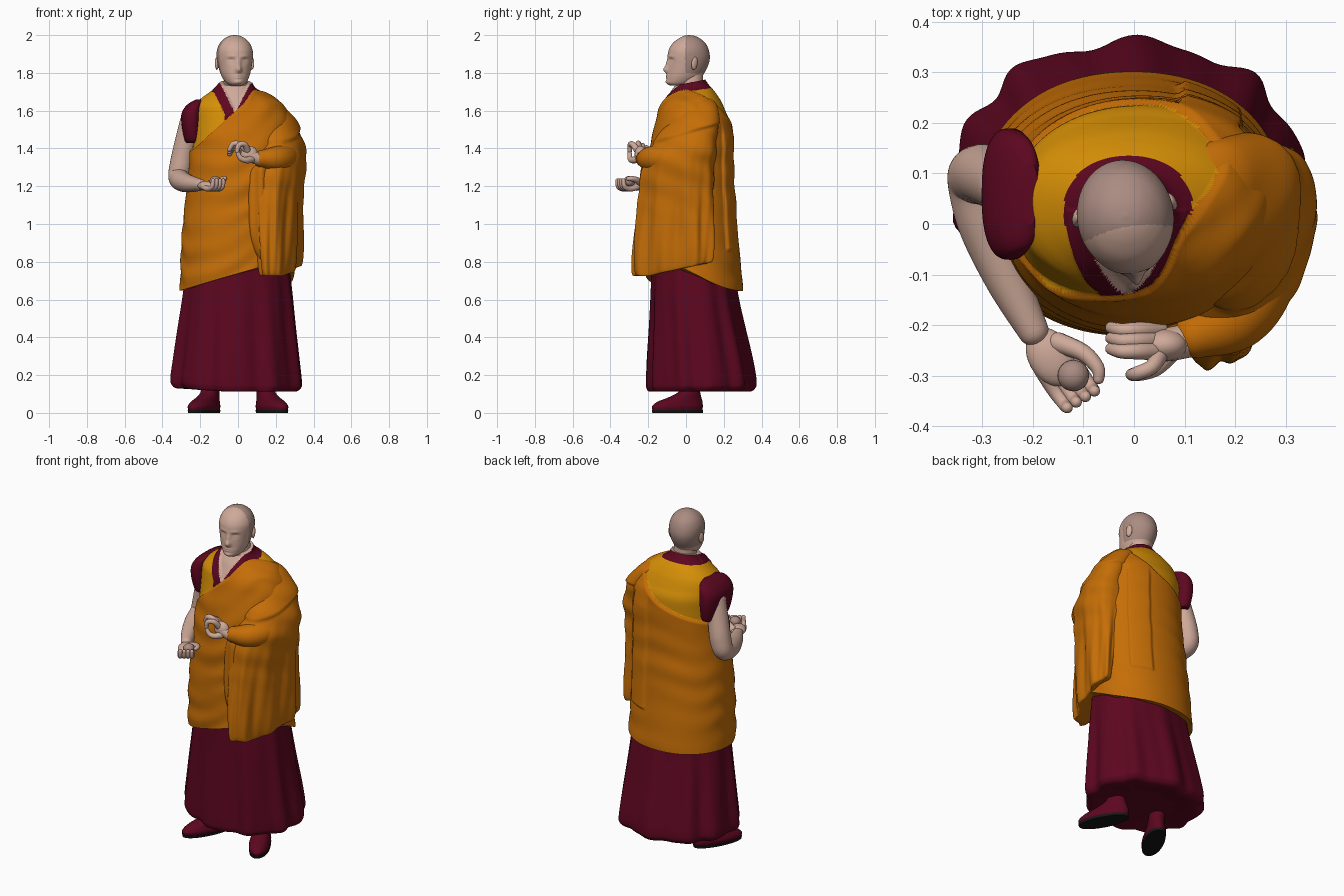
import bpy, bmesh, math
from mathutils import Vector, Matrix
from math import sin, cos, pi, exp, radians


def mat(name, r, g, b):
    m = bpy.data.materials.new(name)
    m.diffuse_color = (r, g, b, 1)
    return m


SKIN = mat("skin", 0.62, 0.40, 0.32)
SCALP = mat("shaved_scalp", 0.40, 0.26, 0.22)
MAROON = mat("maroon_cloth", 0.108, 0.002, 0.014)
ORANGE = mat("orange_cloth", 0.56, 0.155, 0.002)
YELLOW = mat("yellow_cloth", 0.68, 0.28, 0.002)
BLACK = mat("black_sole", 0.008, 0.008, 0.008)


def clamp(t):
    return max(0.0, min(1.0, t))


def ss(t):
    t = clamp(t)
    return t * t * (3 - 2 * t)


def g(t):
    return exp(-t * t)


def samples(rows, n):
    # smooth curve through the rows
    out = []
    for i in range(n + 1):
        u = i / n * (len(rows) - 1)
        k = min(int(u), len(rows) - 2)
        t = u - k
        q = [rows[max(0, min(len(rows) - 1, k + j))] for j in (-1, 0, 1, 2)]
        out.append([0.5 * (2 * b + (c - a) * t + (2 * a - 5 * b + 4 * c - d) * t * t
                           + (3 * b - a - 3 * c + d) * t ** 3) for a, b, c, d in zip(*q)])
    return out


def build(name, rings, mats, pick=None):
    n, m = len(rings[0]), len(rings)
    faces = [(i * n + j, i * n + (j + 1) % n, (i + 1) * n + (j + 1) % n, (i + 1) * n + j)
             for i in range(m - 1) for j in range(n)]
    faces += [tuple(range(n - 1, -1, -1)), tuple(range((m - 1) * n, m * n))]
    me = bpy.data.meshes.new(name)
    me.from_pydata([p for r in rings for p in r], [], faces)
    for mt in mats:
        me.materials.append(mt)
    for p in me.polygons:
        p.use_smooth = len(p.vertices) == 4
        if pick:
            p.material_index = pick(*p.center)
    ob = bpy.data.objects.new(name, me)
    bpy.context.collection.objects.link(ob)
    return ob


def loft(name, rows, mats, n=96, m=60, warp=None, pick=None, rot=0, power=0.94):
    # rows: z, x min, x max, y min, y max of each horizontal section
    rings = []
    for z, xl, xr, yf, yb in samples(rows, m):
        ring = []
        for j in range(n):
            a = 2 * pi * j / n
            x = math.copysign(abs(cos(a)) ** power, cos(a)) * (xr - xl) / 2
            y = math.copysign(abs(sin(a)) ** power, sin(a)) * (yb - yf) / 2
            x, y = x * cos(rot) - y * sin(rot), x * sin(rot) + y * cos(rot)
            p = (x + (xl + xr) / 2, y + (yf + yb) / 2, z)
            ring.append(warp(*p, a) if warp else p)
        rings.append(ring)
    return build(name, rings, mats, pick)


def tube(name, pts, mt, n=20, m=20):
    # pts: x, y, z, radius; rounded ends
    s = samples(pts, m)
    c = [Vector(p[:3]) for p in s]
    rad = [p[3] for p in s]
    u, rings = Vector((0.31, 0.2, 0.93)), []
    for i in range(m + 1):
        t = (c[min(i + 1, m)] - c[max(i - 1, 0)]).normalized()
        u = (u - t * u.dot(t)).normalized()
        v = t.cross(u)
        steps = [(0, 1)]
        if i == 0:
            steps = [(-cos(k * pi / 10), sin(k * pi / 10)) for k in (0.3, 1, 2, 3, 4, 5)]
        elif i == m:
            steps = [(cos(k * pi / 10), sin(k * pi / 10)) for k in (5, 4, 3, 2, 1, 0.3)]
        for off, sc in steps:
            rings.append([c[i] + t * off * rad[i] + (u * cos(2 * pi * j / n) + v * sin(2 * pi * j / n))
                          * rad[i] * sc for j in range(n)])
    return build(name, rings, [mt])


def ellipsoid(name, loc, size, mt, rot=(0, 0, 0)):
    me = bpy.data.meshes.new(name)
    bm = bmesh.new()
    mx = Matrix.Translation(loc)
    for ang, ax in zip(rot, "XYZ"):
        mx = mx @ Matrix.Rotation(radians(ang), 4, ax)
    bmesh.ops.create_uvsphere(bm, u_segments=28, v_segments=16, radius=1, matrix=mx @ Matrix.Diagonal((*size, 1)))
    for f in bm.faces:
        f.smooth = True
    bm.to_mesh(me)
    bm.free()
    me.materials.append(mt)
    bpy.context.collection.objects.link(bpy.data.objects.new(name, me))


# head with modelled face, turned slightly
HX, HY, TURN = -0.015, 0.003, radians(10)


def head_place(x, y, z):
    return (x * cos(TURN) - y * sin(TURN) + HX, x * sin(TURN) + y * cos(TURN) + HY, z)


def head_warp(x, y, z, a):
    if y < 0:
        e = abs(x) - 0.036
        d = 0.010 * g(x / 0.013) * g((z - 1.848) / 0.024) + 0.022 * g(x / 0.016) * g((z - 1.817) / 0.018)
        d += 0.004 * g(e / 0.025) * g((z - 1.887) / 0.010) - 0.009 * g(e / 0.018) * g((z - 1.866) / 0.014)
        d += 0.004 * g(e / 0.013) * g((z - 1.862) / 0.007) + 0.007 * g(x / 0.02) * g((z - 1.752) / 0.011)
        d += 0.005 * g(x / 0.02) * (g((z - 1.785) / 0.005) + g((z - 1.774) / 0.005))
        y -= d
    return head_place(x, y, z)


def head_pick(x, y, z):
    x, y = x - HX, y - HY
    x, y = x * cos(TURN) + y * sin(TURN), -x * sin(TURN) + y * cos(TURN)
    return 1 if y > -0.008 - 2 * x * x and z > 1.80 else 0


loft("head", [(1.732, -.028, .028, -.085, -.03), (1.745, -.050, .050, -.104, .04), (1.77, -.067, .067, -.106, .075),
              (1.80, -.079, .079, -.103, .095), (1.84, -.089, .089, -.10, .115), (1.88, -.095, .095, -.10, .124),
              (1.92, -.094, .094, -.095, .118), (1.955, -.080, .080, -.075, .102), (1.98, -.057, .057, -.045, .075),
              (1.995, -.030, .030, -.015, .045), (2.0, -.003, .003, .01, .016)],
     [SKIN, SCALP], 128, 100, head_warp, head_pick, power=1)
for side in (-1, 1):
    ellipsoid("ear", head_place(side * 0.094, 0.026, 1.85), (0.010, 0.018, 0.034), SKIN, (-8, 0, 10 + side * 22))
tube("neck", [(-.01, .04, 1.58, .068), (-.012, .032, 1.67, .066), (-.012, .027, 1.74, .064), (-.015, .03, 1.80, .06)], SKIN, 40)


# upper body: wrapped robe over vest, collar and open neck
def robe_edge(x, y):
    f = 1.61 + 0.9 * x + 0.6 * max(0, x - 0.03)
    b = 1.5 + 0.4 * x + (3 * x * x if x > 0 else 0)
    return f + (b - f) * ss((y + 0.05) / 0.2)


def neck_gap(x, z):
    return abs(x + 0.015) - max(z - 1.585, 0) * 0.5


def body_pick(x, y, z):
    if z < robe_edge(x, y):
        return 0
    w = neck_gap(x, z)
    if y < 0.03 and z > 1.585 and w < 0:
        return 3
    return 2 if z > 1.715 + 0.15 * (y - 0.1) or (y < 0.03 and w < 0.055) else 1


def body_warp(x, y, z, a):
    z += 0.2 * (y - 0.03) * ss((z - 1.58) / 0.12)
    d = 0.014 * clamp((robe_edge(x, y) - z) / 0.012)
    if y < 0.03:
        w = neck_gap(x, z)
        d += (0.006 * clamp((0.06 - w) / 0.01) - 0.012 * clamp(-w / 0.012)) * clamp((z - robe_edge(x, y)) / 0.01)
    if z < robe_edge(x, y):
        front = ss(0.5 - y * 4)
        s = z - 0.55 * x * front - 1.2 * x * x * (1 - front)
        d += (0.0025 + 0.002 * front) * sin(42 * s + 2 * sin(3 * a)) * (0.6 + 0.4 * sin(2 * a + 9 * z))
        # panel hanging down the back
        d += 0.014 * clamp((x - 0.08) / 0.01) * clamp((0.2 - x) / 0.01) * (y > 0.1) \
            * clamp((z - 0.85) / 0.01) * ss((1.55 - z) / 0.1)
        hem = 0.3 * clamp(x + 0.31) * ss((0.3 - y) / 0.5)
        z += min(hem, 0.15) * clamp((1.1 - z) / 0.45)
    r = math.hypot(x, y - 0.05) or 1
    return (x + d * x / r, y + d * (y - 0.05) / r, z)


loft("robe_and_vest",
     [(.645, -.295, .285, -.205, .288), (.75, -.290, .28, -.205, .28), (.85, -.288, .28, -.205, .27),
      (.97, -.28, .28, -.205, .258), (1.1, -.268, .28, -.20, .25), (1.22, -.255, .28, -.198, .24),
      (1.32, -.245, .28, -.19, .237), (1.40, -.24, .28, -.18, .235), (1.47, -.238, .275, -.165, .235),
      (1.54, -.238, .265, -.148, .232), (1.59, -.235, .25, -.137, .212), (1.63, -.225, .225, -.129, .19),
      (1.66, -.20, .195, -.12, .167), (1.69, -.16, .145, -.107, .143), (1.72, -.12, .09, -.09, .12),
      (1.75, -.095, .07, -.065, .102)],
     [ORANGE, YELLOW, MAROON, SKIN], 240, 180, body_warp, body_pick)


# cloth hanging over the bent arm
def drape_warp(x, y, z, a):
    low = ss((1.5 - z) / 0.6)
    d = 0.009 * sin(8 * a + 3 * z) * low + 0.003 * sin(17 * a - 5 * z) * low
    d += 0.004 * sin(45 * (z + 0.4 * y)) * (1 - low) + 0.012 * clamp((z - 1.475 - 0.3 * y) / 0.012) * ss((1.69 - z) / 0.06)
    z += clamp(0.22 * (y + 0.2)) * clamp((1.1 - z) / 0.35)
    return (x + d * cos(a - 0.35), y + d * sin(a - 0.35), z)


loft("arm_drape",
     [(.725, .165, .285, -.26, .12), (.735, .15, .30, -.29, .15), (.82, .135, .31, -.295, .158),
      (.95, .122, .315, -.285, .158), (1.15, .10, .325, -.262, .158), (1.3, .09, .345, -.24, .158),
      (1.39, .11, .348, -.205, .165), (1.5, .12, .315, -.115, .17), (1.58, .105, .268, -.055, .17),
      (1.65, .08, .198, -.03, .14), (1.68, .085, .135, .02, .1)],
     [ORANGE], 120, 110, drape_warp, rot=radians(-20))
loft("inner_drape",
     [(.78, .14, .21, -.245, -.14), (.86, .085, .21, -.255, -.13), (.98, .058, .20, -.25, -.13),
      (1.15, .055, .19, -.24, -.14), (1.27, .065, .18, -.235, -.15), (1.31, .09, .16, -.225, -.17)],
     [ORANGE], 48, 40, lambda x, y, z, a: (x, y + 0.007 * sin(90 * x), z))
tube("draped_forearm", [(.28, .02, 1.36, .062), (.25, -.11, 1.35, .07), (.2, -.185, 1.345, .066), (.125, -.22, 1.345, .046)],
     ORANGE, 32)

# short sleeve and bare arm
loft("short_sleeve",
     [(1.43, -.275, -.20, -.03, .16), (1.45, -.285, -.195, -.05, .175), (1.52, -.298, -.192, -.068, .188),
      (1.58, -.30, -.19, -.07, .188), (1.62, -.28, -.187, -.06, .18), (1.645, -.25, -.185, -.04, .16),
      (1.66, -.22, -.19, .0, .12)], [MAROON], 64, 40, power=0.8)
tube("bare_arm", [(-.25, .075, 1.54, .058), (-.28, .09, 1.42, .058), (-.30, .098, 1.32, .06), (-.313, .085, 1.25, .056),
                  (-.295, .0, 1.225, .053), (-.25, -.11, 1.212, .044), (-.20, -.21, 1.207, .031)], SKIN, 32, 48)

# open hand holding a round bead
ellipsoid("open_palm", (-.165, -.263, 1.202), (.044, .062, .026), SKIN, (0, 0, 30))
for i in range(4):
    bx, by = -.135 + .018 * (i - 1.5), -.303 + .011 * (i - 1.5)
    tube("open_hand_finger", [(bx - .02, by + .03, 1.197, .016), (bx + .005, by - .01, 1.186, .015),
                              (bx + .025, by - .038, 1.198, .013), (bx + .03, by - .044, 1.23, .011)], SKIN, 14, 12)
tube("open_hand_thumb", [(-.15, -.235, 1.21, .021), (-.10, -.255, 1.23, .017), (-.072, -.285, 1.24, .014),
                         (-.07, -.306, 1.24, .011)], SKIN, 14, 12)
ellipsoid("bead", (-.12, -.30, 1.226), (.031, .031, .028), SCALP)

# raised hand with thumb and index finger forming a ring
tube("raised_wrist", [(.15, -.222, 1.335, .034), (.11, -.23, 1.345, .034), (.07, -.238, 1.36, .034)], SKIN, 20, 10)
ellipsoid("raised_palm", (.06, -.24, 1.368), (.046, .032, .046), SKIN, (0, 20, 0))
for i in range(3):
    y, z = -.252 + .021 * i, -.012 * i
    tube("raised_hand_finger", [(.05, y, 1.385 + z, .018), (.01, y, 1.42 + z, .016), (-.025, y, 1.425 + z, .014),
                                (-.045, y + .005, 1.395 + z, .012)], SKIN, 14, 12)
tube("raised_hand_index", [(.05, -.258, 1.39, .018), (.035, -.283, 1.422, .015), (.005, -.296, 1.418, .014),
                           (-.005, -.298, 1.385, .012)], SKIN, 14, 14)
tube("raised_hand_thumb", [(.075, -.25, 1.345, .021), (.045, -.283, 1.338, .017), (.015, -.296, 1.348, .014),
                           (.0, -.298, 1.372, .012)], SKIN, 14, 12)


# pleated long skirt
def skirt_warp(x, y, z, a):
    k = 0.25 + 0.75 * ss((0.8 - z) / 0.55)
    d = k * (0.011 * sin(10 * a + 0.6 * sin(2 * a) - 0.9) + 0.004 * sin(17 * a + 2 * z))
    return (x + d * cos(a), y + d * sin(a), z + 0.02 * clamp((0.3 - z) / 0.15) * ss(-x * 2.5))


loft("skirt",
     [(.125, -.20, .19, -.10, .22), (.112, -.31, .29, -.18, .315), (.13, -.345, .327, -.20, .352),
      (.17, -.352, .333, -.203, .360), (.28, -.338, .322, -.20, .342), (.45, -.315, .305, -.192, .305),
      (.62, -.292, .29, -.185, .272), (.80, -.27, .27, -.18, .25)], [MAROON], 160, 70, skirt_warp)

# shoes with soles, toes turned out
for side in (-1, 1):
    def foot(x, y, z, a, s=side):
        t = s * radians(27)
        return (x * cos(t) - y * sin(t) + s * 0.172, x * sin(t) + y * cos(t) - 0.03, z)
    loft("shoe", [(.014, -.054, .054, -.162, .128), (.035, -.058, .058, -.164, .13), (.06, -.052, .052, -.13, .128),
                  (.085, -.047, .047, -.06, .12), (.12, -.045, .045, .0, .112), (.2, -.045, .045, .01, .11)],
         [MAROON], 48, 30, foot)
    loft("sole", [(0, -.056, .056, -.163, .13), (.016, -.058, .058, -.166, .132)], [BLACK], 48, 2, foot)
